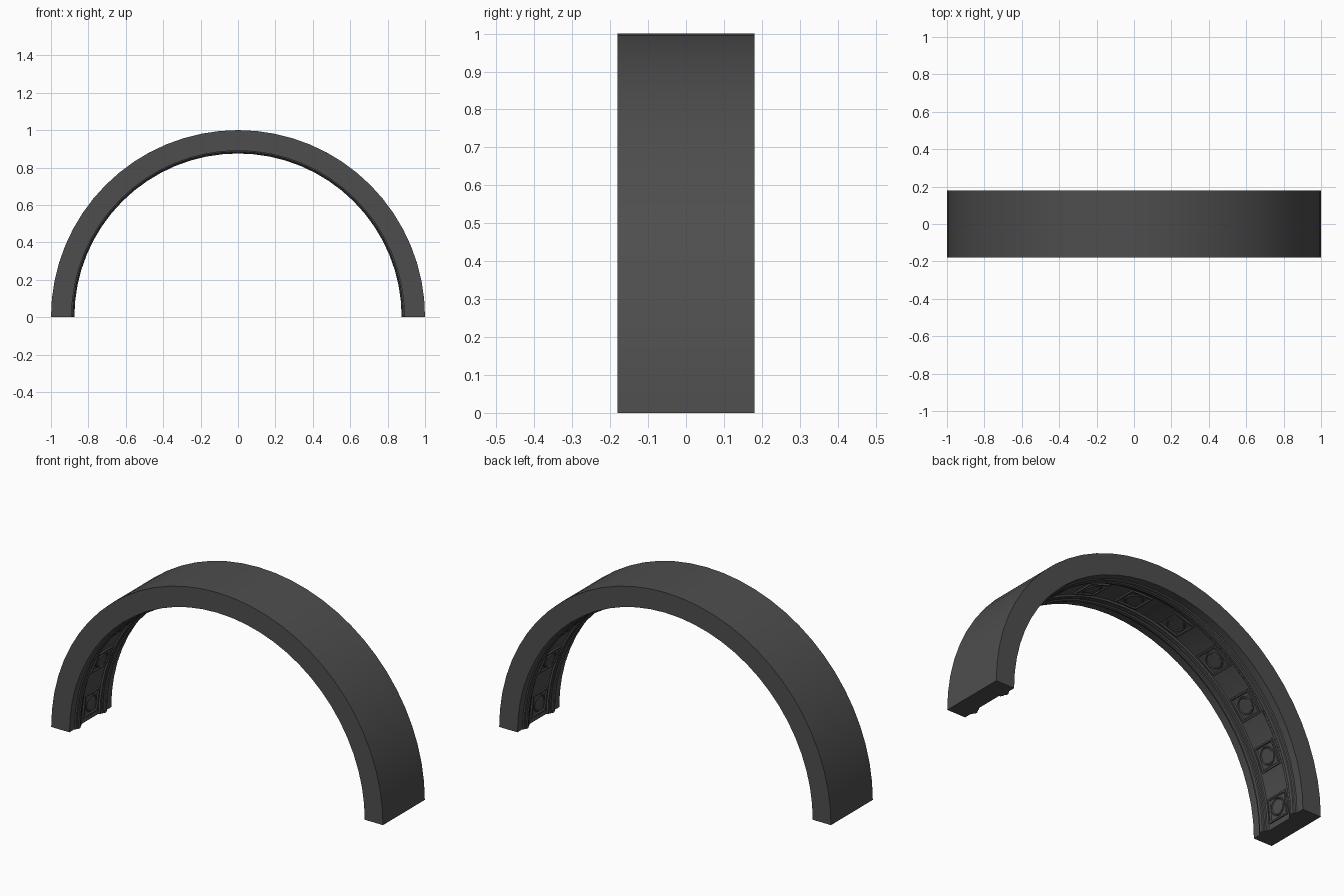
import bpy, bmesh, math

if "Cube" in bpy.data.objects:
    bpy.data.objects.remove(bpy.data.objects["Cube"])

SEGS = 32        # facets around the half circle
PANELS = 11      # square coffers along the underside
STEP = math.radians(16.8)

# Dark charcoal colour shared by all parts
dark = bpy.data.materials.new("charcoal")
dark.diffuse_color = (0.076, 0.076, 0.076, 1)
dark.use_nodes = True
dark.node_tree.nodes["Principled BSDF"].inputs["Base Color"].default_value = dark.diffuse_color


def finish(name, bm, angle=30):
    bmesh.ops.recalc_face_normals(bm, faces=bm.faces)
    me = bpy.data.meshes.new(name)
    bm.to_mesh(me)
    bm.free()
    me.materials.append(dark)
    ob = bpy.data.objects.new(name, me)
    bpy.context.collection.objects.link(ob)
    bpy.ops.object.select_all(action='DESELECT')
    ob.select_set(True)
    bpy.context.view_layer.objects.active = ob
    bpy.ops.object.shade_smooth_by_angle(angle=math.radians(angle))
    return ob


def polar(r, y, a):
    return (-r * math.cos(a), y, r * math.sin(a))


# Arch body: half profile (y, radius) mirrored, then swept round the half circle
half = [(0.18, 1.0), (0.18, 0.89), (0.137, 0.89), (0.134, 0.884), (0.125, 0.882),
        (0.122, 0.877), (0.113, 0.875), (0.104, 0.877), (0.101, 0.883),
        (0.092, 0.883), (0.088, 0.887), (0.080, 0.888), (0.077, 0.897)]
profile = half + [(-y, r) for y, r in reversed(half)]
bm = bmesh.new()
rings = [[bm.verts.new(polar(r, y, math.pi * i / SEGS)) for y, r in profile]
         for i in range(SEGS + 1)]
n = len(profile)
for a, b in zip(rings, rings[1:]):
    for j in range(n):
        k = (j + 1) % n
        bm.faces.new((a[j], a[k], b[k], b[j]))
bm.faces.new(rings[0])
bm.faces.new(rings[-1])
finish("arch_body", bm)


def loft(bm, loops, a):
    """Skin a stack of loops (s, y, radius) placed at arch angle a, closing the last."""
    rows = []
    for loop in loops:
        rows.append([bm.verts.new(polar(r, y, a + s / 0.89)) for s, y, r in loop])
    for p, q in zip(rows, rows[1:]):
        for j in range(len(p)):
            k = (j + 1) % len(p)
            bm.faces.new((p[j], p[k], q[k], q[j]))
    bm.faces.new(rows[0])
    bm.faces.new(rows[-1])


def square(h, r):
    return [(-h, -h, r), (h, -h, r), (h, h, r), (-h, h, r)]


def circle(c, r, count=24):
    return [(c * math.cos(2 * math.pi * i / count),
             c * math.sin(2 * math.pi * i / count), r) for i in range(count)]


# Square frames and round medallions repeated along the underside
frames, discs = bmesh.new(), bmesh.new()
for i in range(PANELS):
    a = math.pi / 2 + (i - PANELS // 2) * STEP
    loft(frames, [square(0.064, 0.899), square(0.064, 0.889), square(0.056, 0.888),
                  square(0.052, 0.894)], a)
    loft(discs, [circle(0.047, 0.897), circle(0.046, 0.888), circle(0.041, 0.886),
                 circle(0.037, 0.890), circle(0.030, 0.890)], a)
finish("coffer_frames", frames)
finish("medallions", discs)
